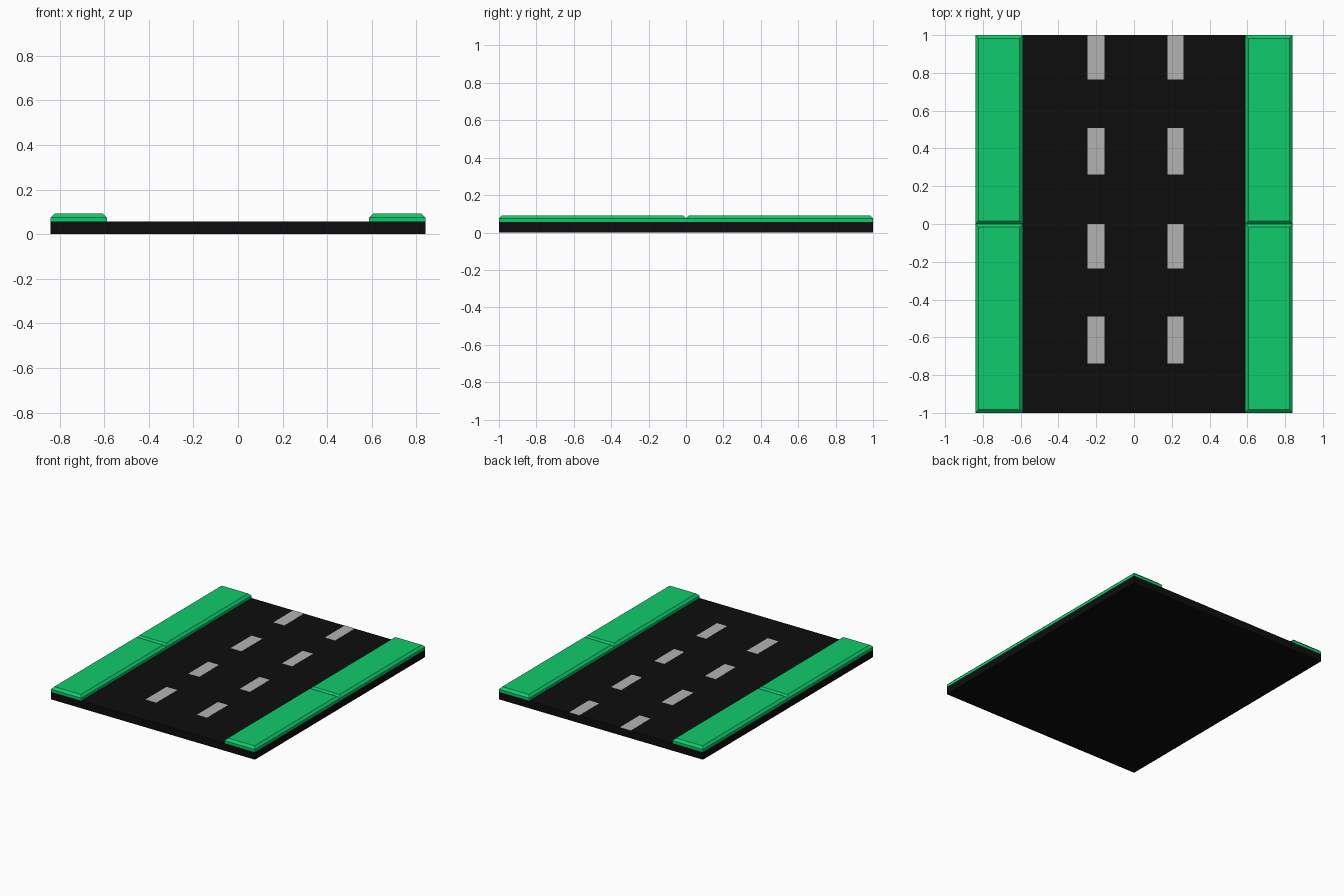
import bpy, bmesh

if "Cube" in bpy.data.objects:
    bpy.data.objects.remove(bpy.data.objects["Cube"])


def material(name, color):
    m = bpy.data.materials.new(name)
    m.diffuse_color = color
    m.use_nodes = True
    m.node_tree.nodes["Principled BSDF"].inputs["Base Color"].default_value = m.diffuse_color
    return m


def box(name, x, y, z, mat=None, chamfer=0):
    """Box from (min, max) ranges, optionally chamfered around its top face."""
    bm = bmesh.new()
    bmesh.ops.create_cube(bm, size=1)
    for v in bm.verts:
        v.co = [r[0] if c < 0 else r[1] for c, r in zip(v.co, (x, y, z))]
    if chamfer:
        top = [e for e in bm.edges if all(v.co.z > z[1] - 1e-5 for v in e.verts)]
        bmesh.ops.bevel(bm, geom=top, offset=chamfer, segments=1,
                        profile=0.5, affect='EDGES')
    mesh = bpy.data.meshes.new(name)
    bm.to_mesh(mesh)
    bm.free()
    if mat:
        mesh.materials.append(mat)
    ob = bpy.data.objects.new(name, mesh)
    bpy.context.collection.objects.link(ob)
    return ob


asphalt = material("asphalt", (0.004, 0.004, 0.004, 1))
grass = material("grass", (0.005, 0.6, 0.15, 1))
paint = material("lane_paint", (0.45, 0.45, 0.45, 1))

ROAD_TOP = 0.056

# Road slab
box("road", (-0.84, 0.84), (-1, 1), (0, ROAD_TOP), asphalt)

# Chamfered verge blocks, two per side, meeting in a V groove at y = 0
for side, xs in (("left", (-0.84, -0.588)), ("right", (0.588, 0.84))):
    for end, ys in (("front", (-1, 0)), ("back", (0, 1))):
        box(f"verge_{side}_{end}", xs, ys, (ROAD_TOP, 0.092), grass, 0.017)

# Two rows of painted lane dashes
for side, xs in (("left", (-0.245, -0.155)), ("right", (0.178, 0.262))):
    for i, ys in enumerate(((-0.738, -0.49), (-0.235, 0), (0.262, 0.508), (0.765, 1))):
        box(f"lane_dash_{side}_{i + 1}", xs, ys, (ROAD_TOP - 0.002, ROAD_TOP + 0.001), paint)
